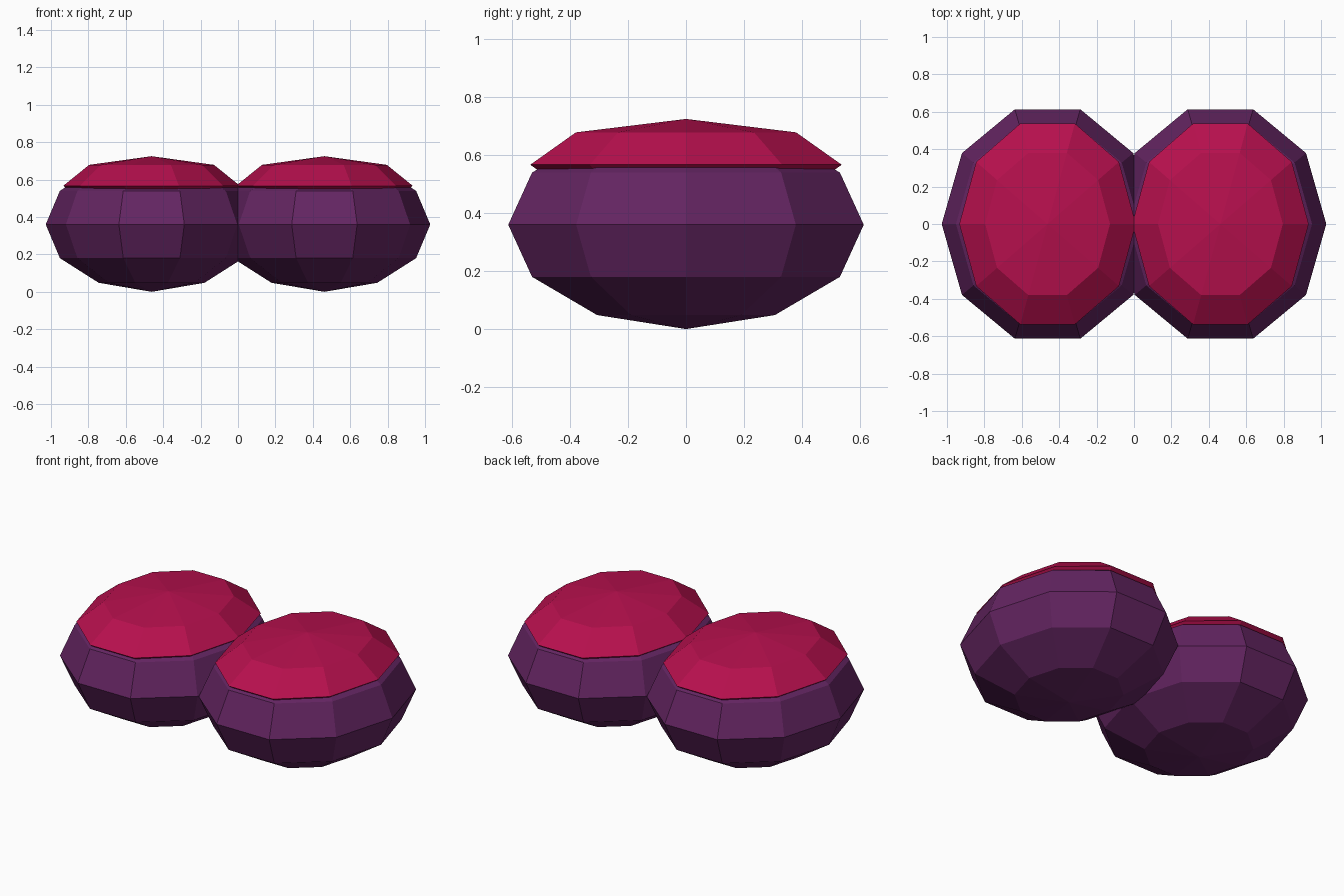
import bpy
import math

default = bpy.data.objects.get("Cube")
if default:
    bpy.data.objects.remove(default, do_unlink=True)


def make_material(name, rgb):
    mat = bpy.data.materials.new(name)
    mat.use_nodes = True
    color = (*rgb, 1.0)
    mat.diffuse_color = color
    mat.node_tree.nodes["Principled BSDF"].inputs["Base Color"].default_value = color
    return mat


def faceted_pod(name, rings, center, radii, mat):
    """Ten-sided flat-shaded ellipsoid with a corner pointing to the front and back."""
    bpy.ops.mesh.primitive_uv_sphere_add(segments=10, ring_count=rings, radius=1, location=center)
    obj = bpy.context.object
    obj.name = name
    obj.data.name = name
    # Turn the corners onto the y axis before stretching the mesh
    rotate_and_scale(obj.data, math.radians(90), radii)
    obj.data.materials.append(mat)
    return obj


def rotate_and_scale(mesh, angle, radii):
    c, s = math.cos(angle), math.sin(angle)
    for v in mesh.vertices:
        x, y, z = v.co
        v.co = ((x * c - y * s) * radii[0], (x * s + y * c) * radii[1], z * radii[2])


purple = make_material("dark purple", (0.125, 0.018, 0.120))
crimson = make_material("crimson", (0.470, 0.005, 0.075))

# Two mirrored pods, each a purple body with a crimson cap sunk into its top
for side, sign in (("left", 1), ("right", -1)):
    x = sign * 0.462
    faceted_pod(side + "_body", 6, (x, 0, 0.36), (0.566, 0.645, 0.36), purple)
    faceted_pod(side + "_cap", 4, (x, 0, 0.567), (0.472, 0.565, 0.158), crimson)
